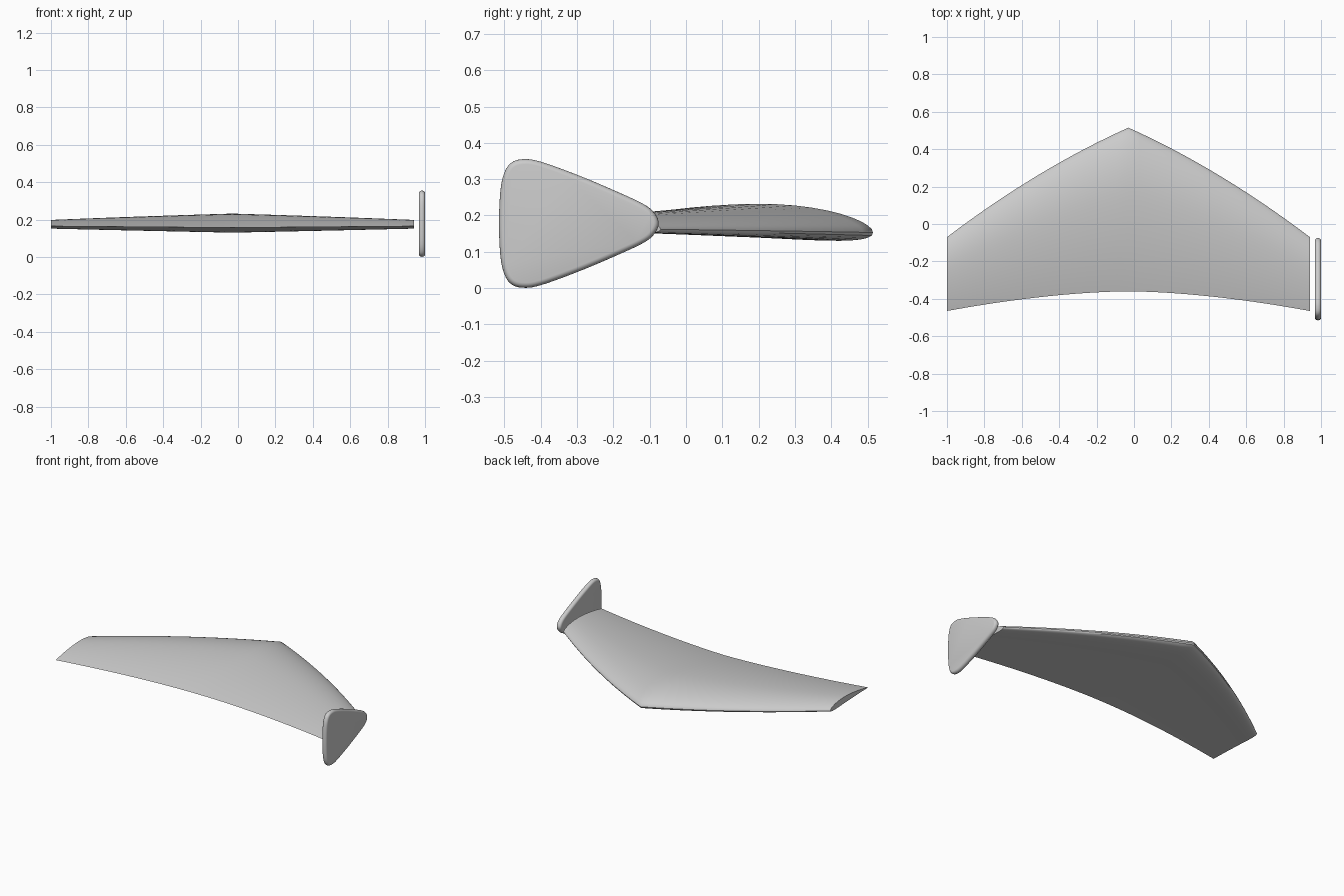
import bpy, bmesh, math
from mathutils import Vector

cube = bpy.data.objects.get("Cube")
if cube:
    bpy.data.objects.remove(cube, do_unlink=True)

grey = bpy.data.materials.new("light_grey")
grey.use_nodes = True
grey.diffuse_color = (0.6, 0.6, 0.6, 1)
grey.node_tree.nodes["Principled BSDF"].inputs["Base Color"].default_value = (0.6, 0.6, 0.6, 1)


def loft(name, rings):
    """Skin a list of closed rings and cap both ends."""
    bm = bmesh.new()
    rows = [[bm.verts.new(p) for p in ring] for ring in rings]
    n = len(rows[0])
    for a, b in zip(rows, rows[1:]):
        for i in range(n):
            j = (i + 1) % n
            bm.faces.new((a[i], a[j], b[j], b[i]))
    bm.faces.new(rows[0])
    bm.faces.new(rows[-1])
    bmesh.ops.recalc_face_normals(bm, faces=bm.faces)
    mesh = bpy.data.meshes.new(name)
    bm.to_mesh(mesh)
    bm.free()
    mesh.materials.append(grey)
    obj = bpy.data.objects.new(name, mesh)
    bpy.context.collection.objects.link(obj)
    bpy.ops.object.select_all(action='DESELECT')
    obj.select_set(True)
    bpy.context.view_layer.objects.active = obj
    bpy.ops.object.shade_smooth_by_angle(angle=math.radians(35))
    return obj


# Cambered wing section: chord fraction and height, per unit of chord
def airfoil(steps=24, thick=0.108, camber=0.036, peak=0.4):
    upper, lower = [], []
    for i in range(steps + 1):
        t = (1 - math.cos(math.pi * i / steps)) / 2
        half = 5 * thick * (0.2969 * math.sqrt(t) - 0.126 * t - 0.3516 * t**2
                            + 0.2843 * t**3 - 0.1036 * t**4)
        q = peak if t < peak else 1 - peak
        line = camber * (1 - ((t - peak) / q) ** 2)
        upper.append((t, line + half))
        lower.append((t, line - half))
    return upper[::-1] + lower[1:-1]


# Swept wing, with curved leading and trailing edges
section = airfoil()
SPAN, MID, STATIONS = 0.97, -0.03, 16
wing_rings = []
for k in range(-STATIONS, STATIONS + 1):
    u = abs(k) / STATIONS
    lead = 0.515 - 0.585 * u + 0.15 * u * (1 - u)
    trail = -0.36 - 0.105 * u ** 1.7
    chord = lead - trail
    z_lead, z_trail = 0.153 + 0.009 * u, 0.157 + 0.008 * u
    x = MID + SPAN * k / STATIONS
    wing_rings.append([(x, lead - t * chord, z_lead + t * (z_trail - z_lead) + h * chord)
                       for t, h in section])
loft("wing", wing_rings)

# Tip fin: rounded triangular outline, mirrored about its middle height
FIN_Z, FIN_X, HALF = 0.178, 0.9835, 0.0165
top = [(-0.515, 0), (-0.511, 0.09), (-0.5, 0.14), (-0.48, 0.168), (-0.447, 0.177),
       (-0.4, 0.17), (-0.3, 0.134), (-0.2, 0.092), (-0.12, 0.055), (-0.088, 0.03), (-0.075, 0)]
ctrl = [Vector(p) for p in top + [(y, -z) for y, z in top[-2:0:-1]]]


def smooth_loop(pts, sub=5):
    out, n = [], len(pts)
    for i in range(n):
        a, b, c, d = (pts[(i + o) % n] for o in (-1, 0, 1, 2))
        for s in range(sub):
            t = s / sub
            out.append(0.5 * (2 * b + (c - a) * t + (2 * a - 5 * b + 4 * c - d) * t**2
                              + (3 * b - a - 3 * c + d) * t**3))
    return out


outline = smooth_loop(ctrl)
inward = []
for i, p in enumerate(outline):
    tangent = (outline[(i + 1) % len(outline)] - outline[i - 1]).normalized()
    inward.append(Vector((tangent.y, -tangent.x)))

# Round the fin's rim from one flat face to the other
fin_rings = []
for k in range(9):
    ang = math.pi * (k / 8 - 0.5)
    inset = 0.014 * (1 - math.cos(ang))
    ring = [p + n * inset for p, n in zip(outline, inward)]
    fin_rings.append([(FIN_X + HALF * math.sin(ang), p.x, FIN_Z + p.y) for p in ring])
loft("left_tip_fin", fin_rings)
